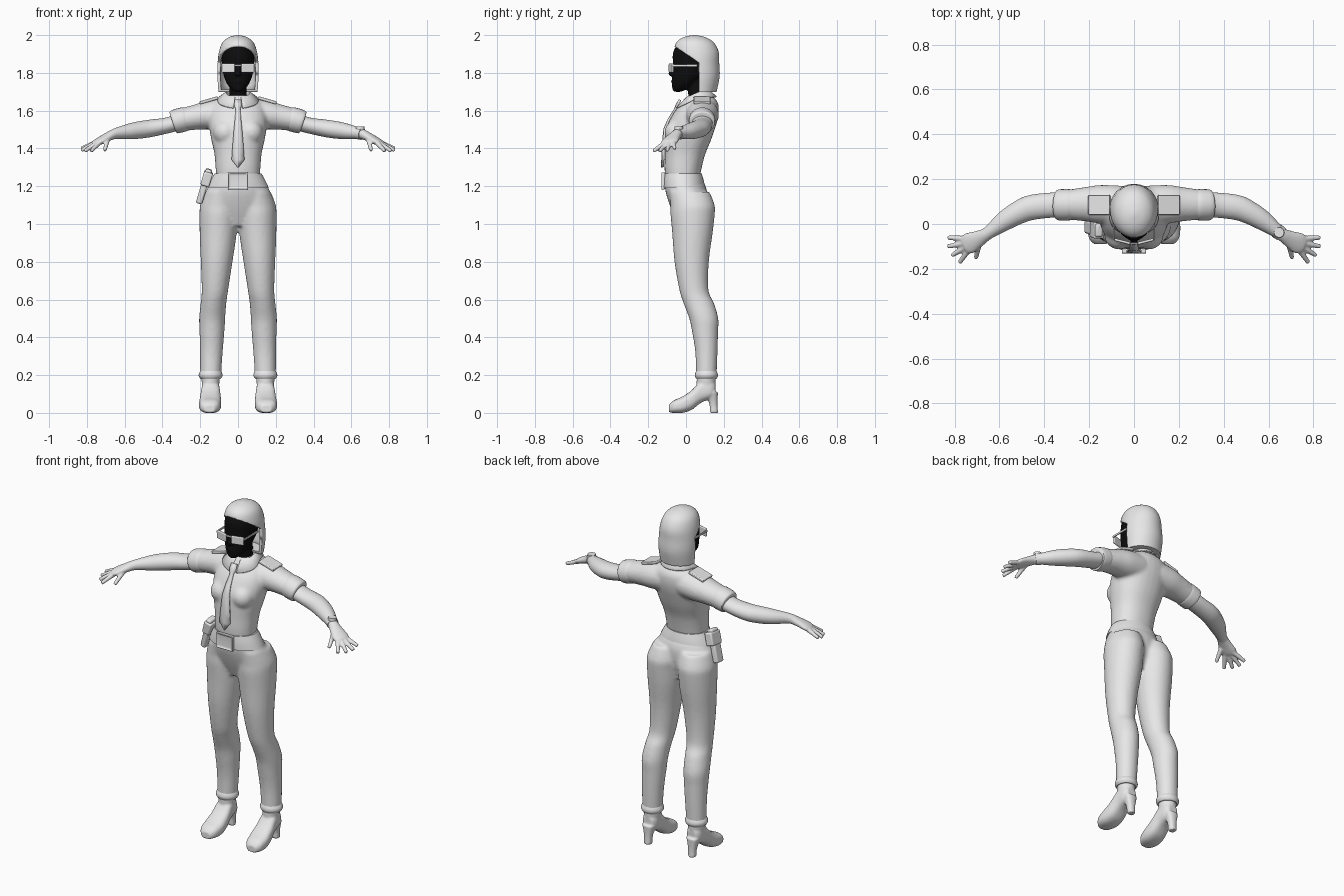
import bpy, bmesh, math
from mathutils import Vector, Matrix, Euler

cube = bpy.data.objects.get("Cube")
if cube:
    bpy.data.objects.remove(cube, do_unlink=True)


def material(name, level):
    mat = bpy.data.materials.new(name)
    mat.use_nodes = True
    colour = (level, level, level, 1)
    mat.diffuse_color = colour
    mat.node_tree.nodes["Principled BSDF"].inputs["Base Color"].default_value = colour
    return mat


GREY = material("light grey", 0.8)
BLACK = material("black", 0.004)
X, Y, Z = Vector((1, 0, 0)), Vector((0, 1, 0)), Vector((0, 0, 1))


def resample(sections, steps):
    """Smooth curve through the sections."""
    pts = [Vector(s) for s in sections]
    out = []
    for i in range(len(pts) - 1):
        a, b = pts[i], pts[i + 1]
        before, after = pts[max(i - 1, 0)], pts[min(i + 2, len(pts) - 1)]
        for k in range(steps):
            t = k / steps
            out.append(0.5 * (2 * a + (b - before) * t
                              + (2 * before - 5 * a + 4 * b - after) * t ** 2
                              + (3 * a - before - 3 * b + after) * t ** 3))
    return out + [pts[-1]]


def loft(bm, sections, axes=(X, Y), power=1, steps=4, side=1, n=28):
    """Skin rings (x, y, z, radius u, radius v); axes=None follows the path."""
    rings = []
    path = resample(sections, steps)
    for i, s in enumerate(path):
        if axes:
            u, v = axes
        else:
            d = path[min(i + 1, len(path) - 1)] - path[max(i - 1, 0)]
            t = Vector(d[:3]).normalized()
            u = t.cross(Z).normalized()
            v = u.cross(t)
        ring = []
        for k in range(n):
            a = math.tau * k / n
            c, w = (math.copysign(abs(f(a)) ** power, f(a)) for f in (math.cos, math.sin))
            p = Vector(s[:3]) + u * c * max(s[3], 0.001) + v * w * max(s[4], 0.001)
            ring.append(bm.verts.new((p.x * side, p.y, p.z)))
        rings.append(ring)
    for a, b in zip(rings, rings[1:]):
        for k in range(n):
            j = (k + 1) % n
            bm.faces.new((a[k], a[j], b[j], b[k]))
    bm.faces.new(rings[0])
    bm.faces.new(rings[-1])


def ball(bm, centre, radii):
    bmesh.ops.create_uvsphere(bm, u_segments=20, v_segments=12, radius=1,
                              matrix=Matrix.LocRotScale(Vector(centre), None, Vector(radii)))


def finish(name, bm, mat=GREY, voxel=0, relax=4, thick=0, bevel=0):
    bmesh.ops.recalc_face_normals(bm, faces=bm.faces)
    mesh = bpy.data.meshes.new(name)
    bm.to_mesh(mesh)
    bm.free()
    mesh.materials.append(mat)
    mesh.shade_smooth()
    mesh.set_sharp_from_angle(angle=0.7)
    obj = bpy.data.objects.new(name, mesh)
    bpy.context.collection.objects.link(obj)
    if voxel:
        mod = obj.modifiers.new("Blend", "REMESH")
        mod.mode, mod.voxel_size, mod.use_smooth_shade = "VOXEL", voxel, True
        mod = obj.modifiers.new("Relax", "SMOOTH")
        mod.factor, mod.iterations = 0.5, relax
    if thick:
        mod = obj.modifiers.new("Thickness", "SOLIDIFY")
        mod.thickness, mod.offset = thick, -1
    if bevel:
        mod = obj.modifiers.new("Bevel", "BEVEL")
        mod.width, mod.segments = bevel, 3
    return obj


def box(name, centre, size, turn=(0, 0, 0), bevel=0.004, inset=0):
    bm = bmesh.new()
    bmesh.ops.create_cube(bm, size=1, matrix=Matrix.LocRotScale(
        Vector(centre), Euler(turn), Vector(size)))
    if inset:
        bm.normal_update()
        front = [f for f in bm.faces if f.normal.y < -0.9]
        bmesh.ops.inset_region(bm, faces=front, thickness=inset, depth=-0.008)
    return finish(name, bm, bevel=bevel)


# Trousers: two legs blended into a pelvis
bm = bmesh.new()
leg = [(.145, .108, .19, .055, .054), (.141, .108, .32, .06, .059), (.138, .101, .43, .066, .069),
       (.137, .094, .5, .069, .077), (.13, .068, .58, .068, .081), (.122, .042, .65, .07, .077),
       (.113, .03, .8, .084, .091), (.105, .034, .95, .098, .107), (.102, .035, 1.05, .102, .117),
       (.098, .035, 1.1, .102, .117), (.09, .018, 1.17, .084, .107)]
for s in (1, -1):
    loft(bm, leg, side=s)
loft(bm, [(0, .02, .99, .08, .06), (0, .015, 1.07, .18, .09), (0, .005, 1.15, .175, .108),
          (0, -.004, 1.2, .156, .108), (0, -.018, 1.25, .125, .095)])
finish("trousers", bm, voxel=.01)

# Trouser hems, shoes with block heels
for s, side in ((1, "left"), (-1, "right")):
    bm = bmesh.new()
    loft(bm, [(.145, .108, .18, .053, .053), (.145, .108, .193, .062, .06),
              (.145, .108, .207, .062, .06), (.144, .108, .222, .055, .054)], side=s)
    finish(side + "_hem", bm)
    bm = bmesh.new()
    loft(bm, [(.15, -.09, .022, .028, .02), (.15, -.065, .033, .05, .033),
              (.148, -.02, .043, .059, .043), (.146, .03, .068, .056, .052),
              (.145, .08, .112, .049, .058), (.145, .13, .125, .044, .05),
              (.145, .155, .125, .028, .032)], axes=(X, Z), power=.75, side=s)
    loft(bm, [(.145, .105, .1, .042, .05), (.145, .107, .2, .05, .05)], side=s)
    loft(bm, [(.145, .148, 0, .022, .021), (.145, .145, .05, .024, .022),
              (.145, .133, .11, .04, .036)], power=.8, side=s)
    finish(side + "_shoe", bm, voxel=.006, relax=3)

# Shirt: torso, bust and short sleeves
bm = bmesh.new()
loft(bm, [(0, -.018, 1.25, .116, .092), (0, -.015, 1.3, .119, .099), (0, -.005, 1.37, .125, .107),
          (0, .01, 1.44, .14, .121), (0, .023, 1.5, .151, .129), (0, .04, 1.55, .156, .127),
          (0, .058, 1.6, .15, .116), (0, .075, 1.645, .125, .093), (0, .073, 1.68, .075, .065)],
     power=.9)
for s in (1, -1):
    ball(bm, (s * .068, -.05, 1.485), (.064, .064, .066))
    loft(bm, [(.06, .085, 1.585, .086, .082), (.15, .088, 1.577, .086, .077),
              (.22, .088, 1.566, .076, .067), (.32, .085, 1.547, .064, .058)], axes=None, side=s)
finish("shirt", bm, voxel=.01)

# Sleeve cuffs, arms and hands
fingers = [((.745, -.066, 1.435), (.83, -.06, 1.4)), ((.75, -.085, 1.432), (.83, -.1, 1.39)),
           ((.745, -.1, 1.43), (.812, -.14, 1.386)), ((.735, -.112, 1.43), (.778, -.172, 1.386)),
           ((.69, -.085, 1.45), (.705, -.152, 1.39))]
for s, side in ((1, "left"), (-1, "right")):
    bm = bmesh.new()
    loft(bm, [(.278, .086, 1.556, .06, .055), (.284, .086, 1.555, .069, .064),
              (.335, .085, 1.541, .069, .063), (.345, .085, 1.538, .06, .054)], axes=None, side=s)
    finish(side + "_sleeve_cuff", bm)
    bm = bmesh.new()
    loft(bm, [(.3, .086, 1.545, .056, .047), (.37, .084, 1.523, .056, .042),
              (.46, .073, 1.507, .056, .046), (.52, .048, 1.498, .051, .046),
              (.58, .012, 1.489, .044, .041), (.65, -.04, 1.478, .029, .028),
              (.69, -.064, 1.461, .036, .023), (.735, -.086, 1.438, .047, .019),
              (.758, -.096, 1.428, .036, .014)], axes=None, side=s)
    for base, tip in fingers:
        loft(bm, [base + (.014, .014), tip + (.01, .01)], axes=None, side=s, n=12)
    finish(side + "_arm", bm, voxel=.005, relax=3)
    # Shoulder straps
    box(side + "_shoulder_strap", (s * .155, .085, 1.655), (.1, .088, .016), (0, s * .28, 0))

# Wristwatch
bm = bmesh.new()
loft(bm, [(.637, -.03, 1.481, .034, .033), (.657, -.045, 1.476, .032, .031)], axes=None)
loft(bm, [(.647, -.038, 1.495, .024, .024), (.647, -.038, 1.515, .022, .022)])
finish("wristwatch", bm)

# Collar: open band folded down, with points at the front
bm = bmesh.new()
rows, count = [], 36
for i in range(count + 1):
    a = .22 + (math.tau - .44) * i / count
    c, w = math.cos(a), math.sin(a)
    front = max(c, 0)
    reach = .12 if c > 0 else .098
    rows.append([bm.verts.new(p) for p in (
        (.058 * w, .067 - .06 * c, 1.675 - .03 * front),
        (.064 * w, .067 - .068 * c, 1.7 - .03 * front),
        ((.1 + .05 * front * abs(w)) * w, .065 - reach * c, 1.675 - .06 * front))])
for a, b in zip(rows, rows[1:]):
    for k in range(2):
        bm.faces.new((a[k], a[k + 1], b[k + 1], b[k]))
finish("collar", bm, thick=.008)

# Necktie: narrow strip following the chest
bm = bmesh.new()
rows = []
for half, y, z in [(.018, -.035, 1.66), (.021, -.052, 1.63), (.012, -.06, 1.608), (.017, -.096, 1.55),
                   (.022, -.117, 1.5), (.03, -.124, 1.4), (.034, -.127, 1.34), (.003, -.128, 1.3)]:
    rows.append([bm.verts.new((half * k, y - (.004 if k == 0 else 0), z)) for k in (-1, 0, 1)])
for a, b in zip(rows, rows[1:]):
    for k in range(2):
        bm.faces.new((a[k], a[k + 1], b[k + 1], b[k]))
finish("necktie", bm, thick=.012)

# Belt, buckle and holster
bm = bmesh.new()
loft(bm, [(0, -.01, 1.19, .163, .112), (0, -.014, 1.23, .145, .108),
          (0, -.018, 1.268, .124, .101)], n=48)
finish("belt", bm)
box("belt_buckle", (0, -.122, 1.228), (.108, .022, .09), bevel=.005, inset=.017)
box("holster", (-.18, -.02, 1.2), (.034, .06, .19), (.1, .29, 0), .01)
box("holster_flap", (-.165, -.02, 1.24), (.048, .085, .075), (.1, .29, 0), .008)

# Neck and face
bm = bmesh.new()
loft(bm, [(0, .062, 1.66, .047, .047), (0, .058, 1.72, .045, .05), (0, .05, 1.8, .045, .05)])
loft(bm, [(0, -.045, 1.7, .018, .018), (0, -.032, 1.715, .037, .04), (0, -.01, 1.745, .06, .064),
          (0, .016, 1.79, .077, .088), (0, .034, 1.85, .086, .104), (0, .037, 1.91, .083, .105),
          (0, .042, 1.96, .06, .078), (0, .042, 1.978, .02, .03)])
ball(bm, (0, -.074, 1.797), (.015, .02, .016))
ball(bm, (0, -.066, 1.812), (.01, .016, .026))
ball(bm, (0, -.062, 1.755), (.026, .017, .014))
finish("head", bm, BLACK, voxel=.006, relax=2)

# Bobbed hair: shell with the face opening cut away
bm = bmesh.new()
loft(bm, [(0, .07, 1.7, .103, .092), (0, .07, 1.78, .109, .108), (0, .06, 1.85, .108, .116),
          (0, .054, 1.91, .101, .119), (0, .048, 1.96, .083, .1), (0, .045, 1.988, .05, .06),
          (0, .045, 2, .008, .01)], n=48)
brow, brow_normal = Vector((0, -.06, 1.94)), Vector((0, -.08, -.12))
edge, edge_normal = Vector((0, .068, 0)), -Y
for co, no in ((brow, brow_normal), (edge, edge_normal)):
    bmesh.ops.bisect_plane(bm, geom=bm.verts[:] + bm.edges[:] + bm.faces[:],
                           plane_co=co, plane_no=no)
opening = [f for f in bm.faces
           if (f.calc_center_median() - brow).dot(brow_normal) > 0
           and (f.calc_center_median() - edge).dot(edge_normal) > 0]
bmesh.ops.delete(bm, geom=opening, context="FACES")
finish("hair", bm, thick=.016)

# Sunglasses
box("glasses_bridge", (0, -.086, 1.84), (.035, .008, .01), bevel=.002)
for s, side in ((1, "left"), (-1, "right")):
    box(side + "_lens", (s * .052, -.078, 1.826), (.072, .012, .048), (0, 0, s * .25), .005)
    box(side + "_temple", (s * .09, -.005, 1.838), (.006, .13, .012), bevel=.002)
